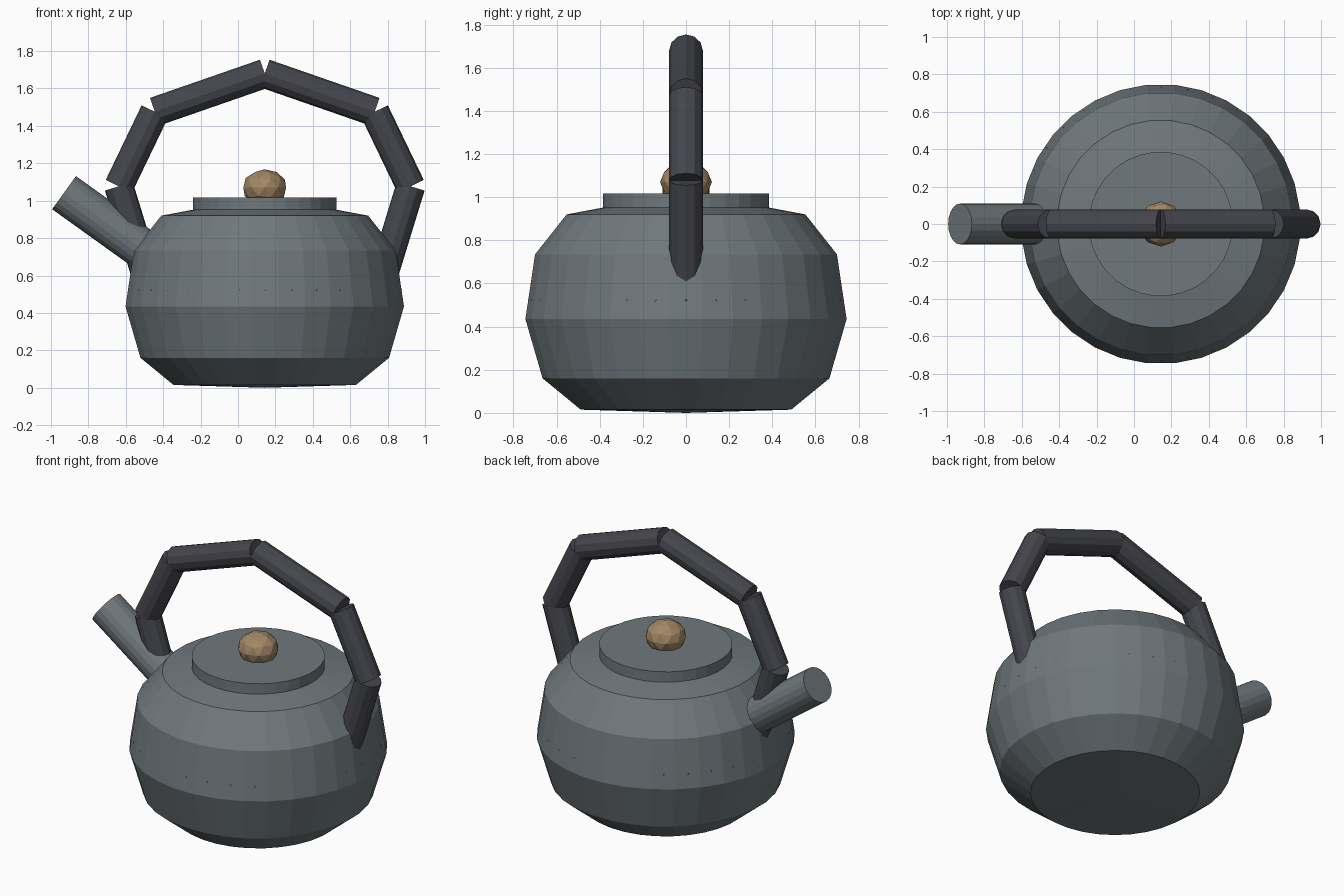
import bpy, bmesh
from math import sin, cos, pi
from mathutils import Vector

if "Cube" in bpy.data.objects:
    bpy.data.objects.remove(bpy.data.objects["Cube"])

CX = 0.143  # body axis
SIDES = 32


def material(name, rgb):
    m = bpy.data.materials.new(name)
    m.diffuse_color = (*rgb, 1)
    m.use_nodes = True
    m.node_tree.nodes["Principled BSDF"].inputs["Base Color"].default_value = m.diffuse_color
    return m


iron = material("iron", (0.16, 0.19, 0.205))
dark = material("dark_grip", (0.06, 0.062, 0.075))
wood = material("wood", (0.36, 0.24, 0.13))


def finish(name, bm, mat):
    bmesh.ops.recalc_face_normals(bm, faces=bm.faces)
    me = bpy.data.meshes.new(name)
    bm.to_mesh(me)
    bm.free()
    me.materials.append(mat)
    ob = bpy.data.objects.new(name, me)
    bpy.context.collection.objects.link(ob)
    return ob


def lathe(name, profile, mat):
    """Revolve (radius, z) points around the body axis; close both ends to a point."""
    bm = bmesh.new()
    rings = []
    for r, z in profile[1:-1]:
        rings.append([bm.verts.new((CX + r * cos(2 * pi * (i + .5) / SIDES),
                                    r * sin(2 * pi * (i + .5) / SIDES), z))
                      for i in range(SIDES)])
    for a, b in zip(rings, rings[1:]):
        for i in range(SIDES):
            j = (i + 1) % SIDES
            bm.faces.new((a[i], a[j], b[j], b[i]))
    for ring, (r, z) in ((rings[0], profile[0]), (rings[-1], profile[-1])):
        tip = bm.verts.new((CX, 0, z))
        for i in range(SIDES):
            bm.faces.new((ring[i], ring[(i + 1) % SIDES], tip))
    return finish(name, bm, mat)


def rod(name, p, q, radius, sides, mat):
    """Straight capped cylinder between two points."""
    p, q = Vector(p), Vector(q)
    bm = bmesh.new()
    bmesh.ops.create_cone(bm, cap_ends=True, segments=sides, radius1=radius,
                          radius2=radius, depth=(q - p).length)
    ob = finish(name, bm, mat)
    ob.location = (p + q) / 2
    ob.rotation_euler = (q - p).to_track_quat('Z', 'Y').to_euler()
    return ob


def ball(name, loc, size, subdiv, mat):
    bm = bmesh.new()
    bmesh.ops.create_icosphere(bm, subdivisions=subdiv, radius=1)
    bmesh.ops.scale(bm, vec=size, verts=bm.verts)
    ob = finish(name, bm, mat)
    ob.location = loc
    return ob


# Pot body and lid
lathe("pot_body", [(0, 0), (0.49, 0.015), (0.668, 0.16), (0.748, 0.435),
                   (0.703, 0.735), (0.556, 0.92), (0.385, 0.952), (0, 0.955)], iron)
lathe("lid", [(0, 0.94), (0.386, 0.94), (0.386, 1.018), (0, 1.018)], iron)

# Lid knob
ball("lid_knob", (CX, 0, 1.07), (0.12, 0.12, 0.098), 2, wood)

# Spout
rod("spout", (-0.93, 0, 1.043), (-0.36, 0, 0.634), 0.109, 20, iron)

# Ring of nearly flush studs around the belly
for i in range(SIDES):
    a = 2 * pi * i / SIDES
    ball(f"stud_{i:02d}", (CX + 0.714 * cos(a), 0.714 * sin(a), 0.515),
         (0.022, 0.022, 0.022), 1, iron)

# Segmented hoop handle, mirrored about the body axis
half = [(0.64, 0.62), (0.78, 1.077), (0.588, 1.476), (0, 1.68)]
for side, s in (("left", -1), ("right", 1)):
    for k, (a, b) in enumerate(zip(half, half[1:])):
        rod(f"handle_{side}_{k}", (CX + s * a[0], 0, a[1]),
            (CX + s * b[0], 0, b[1]), 0.078, 12, dark)
